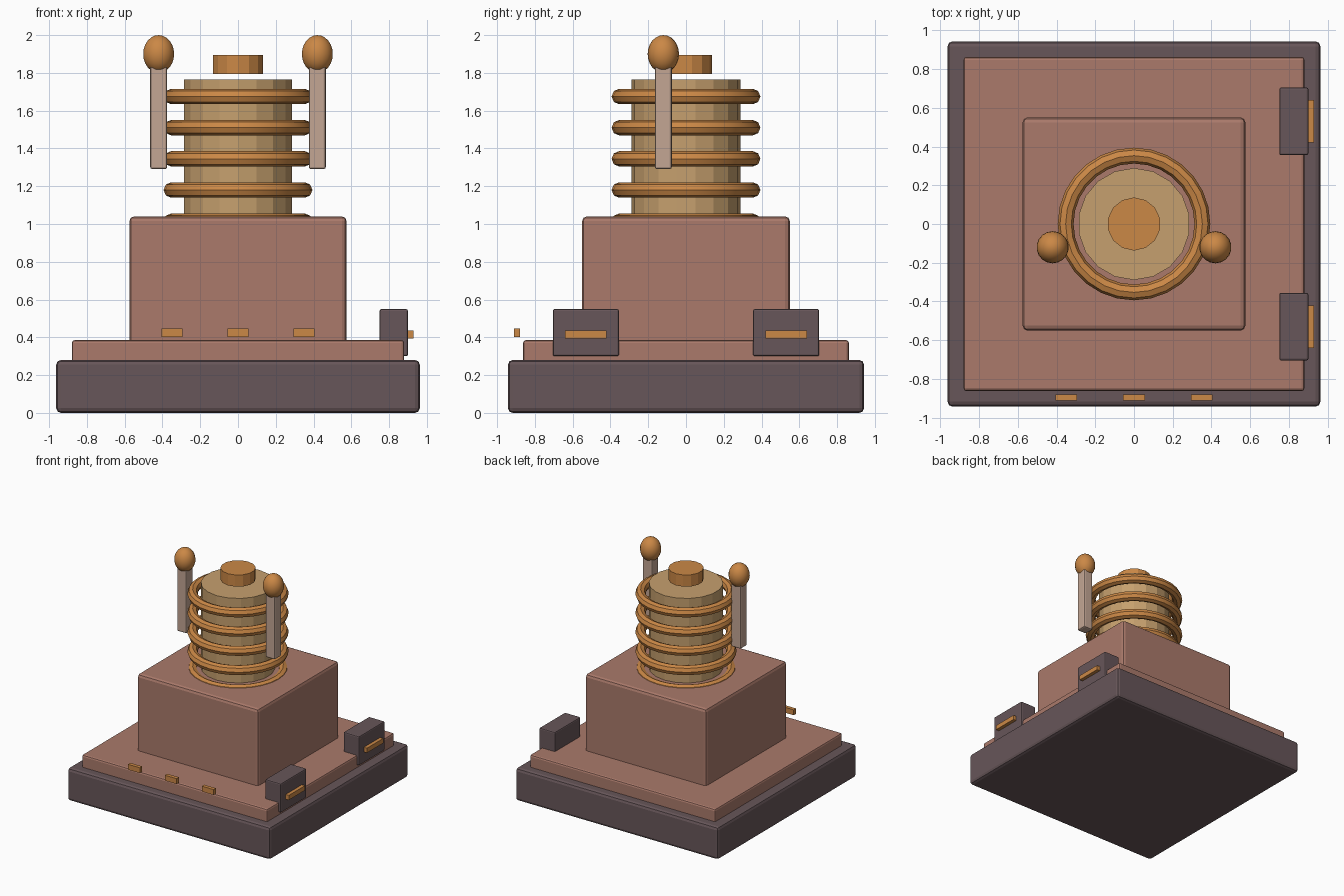
import bpy
import math

if "Cube" in bpy.data.objects:
    bpy.data.objects.remove(bpy.data.objects["Cube"])


def material(name, rgb):
    m = bpy.data.materials.new(name)
    m.diffuse_color = (*rgb, 1.0)
    m.use_nodes = True
    m.node_tree.nodes["Principled BSDF"].inputs["Base Color"].default_value = m.diffuse_color
    return m


DARK = material("dark plum", (0.136, 0.093, 0.100))
CLAY = material("clay pink", (0.405, 0.195, 0.147))
TAN = material("tan", (0.565, 0.352, 0.156))
COPPER = material("copper", (0.597, 0.246, 0.061))
PALE = material("pale beige", (0.546, 0.381, 0.296))


def finish(name, mat, smooth=None):
    ob = bpy.context.object
    ob.name = name
    ob.data.materials.append(mat)
    if smooth:
        bpy.ops.object.shade_smooth_by_angle(angle=math.radians(smooth))
    return ob


def box(name, mat, centre, size, bevel=0.0):
    bpy.ops.mesh.primitive_cube_add(size=1, location=centre)
    ob = bpy.context.object
    ob.scale = size
    bpy.ops.object.transform_apply(location=False, rotation=False, scale=True)
    if bevel:
        mod = ob.modifiers.new("soft_edges", 'BEVEL')
        mod.width = bevel
        mod.segments = 2
    return finish(name, mat)


def drum(name, mat, radius, z0, z1, sides):
    bpy.ops.mesh.primitive_cylinder_add(vertices=sides, radius=radius, depth=z1 - z0,
                                        location=(0, 0, (z0 + z1) / 2))
    return finish(name, mat)


# Stepped base and main housing
box("base_slab", DARK, (0, 0, 0.14), (1.925, 1.885, 0.28), 0.025)
box("plinth", CLAY, (0, 0, 0.325), (1.76, 1.725, 0.12), 0.015)
box("housing", CLAY, (0, 0, 0.70), (1.15, 1.10, 0.68), 0.025)

# Central column and the cap hovering above it
drum("column", TAN, 0.289, 1.02, 1.765, 18)
drum("column_cap", COPPER, 0.137, 1.795, 1.895, 14)

# Coil rings; the lowest is half sunk in the housing
for i in range(5):
    bpy.ops.mesh.primitive_torus_add(major_radius=0.353, minor_radius=0.041,
                                     major_segments=28, minor_segments=8,
                                     location=(0, 0, 1.015 + 0.165 * i))
    finish(f"coil_ring_{i + 1}", COPPER, 30)

# Paired electrode posts with egg-shaped tips
for side, x in (("left", -0.42), ("right", 0.42)):
    box(f"{side}_post", PALE, (x, -0.12, 1.575), (0.09, 0.09, 0.57), 0.012)
    bpy.ops.mesh.primitive_uv_sphere_add(segments=18, ring_count=12, radius=1,
                                         location=(x, -0.12, 1.90))
    bpy.context.object.scale = (0.083, 0.083, 0.10)
    bpy.ops.object.transform_apply(location=False, rotation=False, scale=True)
    finish(f"{side}_post_tip", COPPER, 40)

# Side control boxes with handles
for side, y in (("front", -0.53), ("back", 0.53)):
    box(f"{side}_side_box", DARK, (0.825, y, 0.425), (0.15, 0.35, 0.25), 0.01)
    box(f"{side}_side_handle", COPPER, (0.91, y, 0.415), (0.04, 0.22, 0.04))

# Row of indicator blocks along the front
for i in range(3):
    box(f"indicator_{i + 1}", COPPER, (0.35 * (i - 1), -0.895, 0.425), (0.112, 0.032, 0.046))
